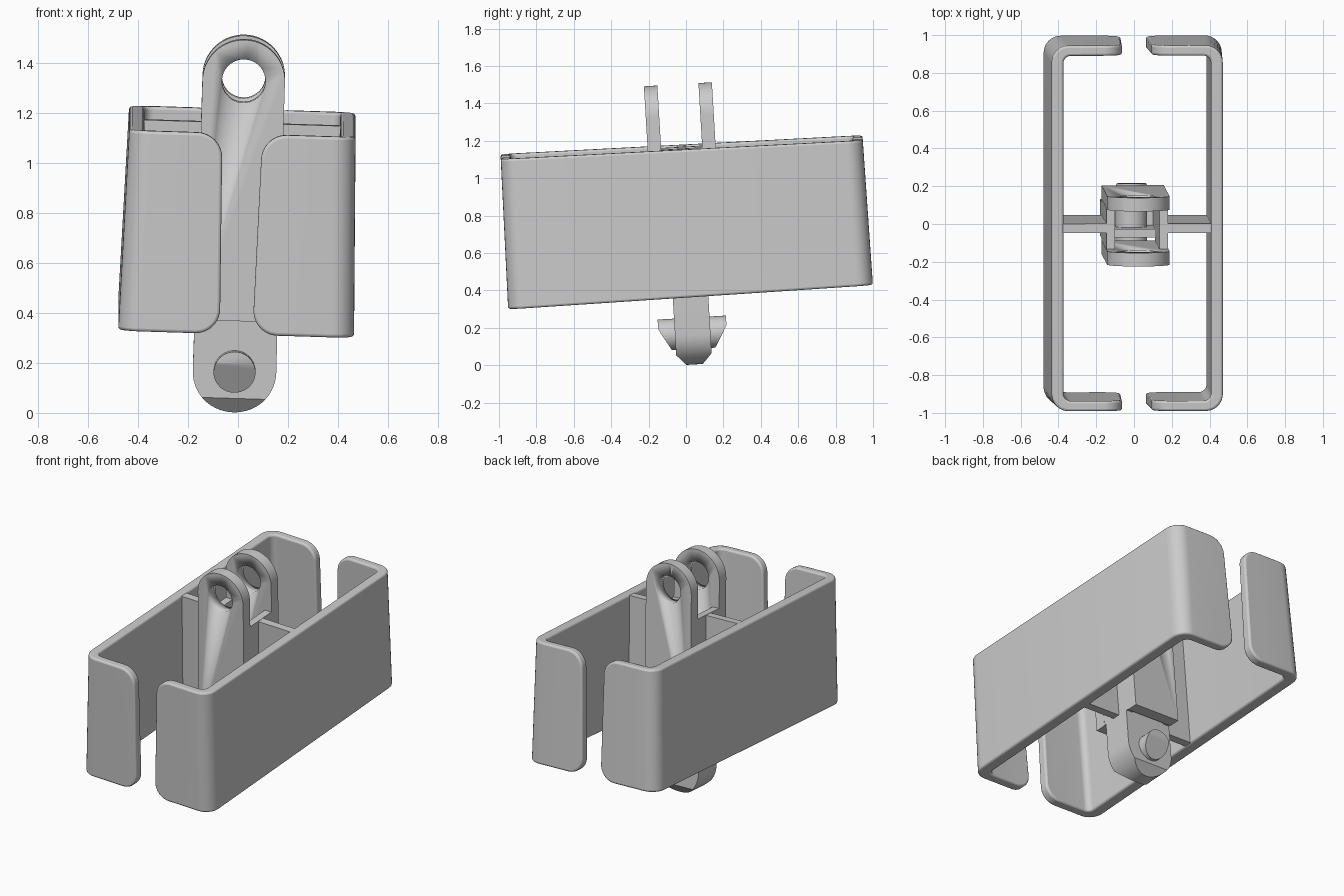
import bpy, bmesh
from math import sin, cos, pi, radians
from mathutils import Matrix, Vector

if "Cube" in bpy.data.objects:
    bpy.data.objects.remove(bpy.data.objects["Cube"])

# The whole link leans slightly: every part is built upright, then tilted
TILT = (Matrix.Translation((0.005, 0, 0.772))
        @ Matrix.Rotation(radians(3.4), 4, 'X') @ Matrix.Rotation(radians(1.8), 4, 'Y'))


def finish(name, bm, bevel=0.0, tilt=True):
    bmesh.ops.recalc_face_normals(bm, faces=bm.faces[:])
    if tilt:
        bm.transform(TILT)
    me = bpy.data.meshes.new(name)
    bm.to_mesh(me)
    bm.free()
    ob = bpy.data.objects.new(name, me)
    bpy.context.collection.objects.link(ob)
    bpy.ops.object.select_all(action='DESELECT')
    bpy.context.view_layer.objects.active = ob
    ob.select_set(True)
    bpy.ops.object.shade_smooth_by_angle(angle=radians(35))
    if bevel:
        m = ob.modifiers.new("soft_edges", 'BEVEL')
        m.width, m.segments, m.limit_method = bevel, 3, 'ANGLE'
        m.angle_limit = radians(40)
        m.use_clamp_overlap = False
    return ob


def box(bm, x0, x1, y0, y1, z0, z1):
    mat = Matrix.Translation(((x0 + x1) / 2, (y0 + y1) / 2, (z0 + z1) / 2)) \
        @ Matrix.Diagonal((x1 - x0, y1 - y0, z1 - z0, 1))
    bmesh.ops.create_cube(bm, size=1, matrix=mat)


def prism(bm, pts, y0, y1):
    """Extrude an (x, z) outline along y."""
    a = [bm.verts.new((x, y0, z)) for x, z in pts]
    b = [bm.verts.new((x, y1, z)) for x, z in pts]
    n = len(pts)
    bm.faces.new(a)
    bm.faces.new(b[::-1])
    for i in range(n):
        bm.faces.new((a[i], b[i], b[(i + 1) % n], a[(i + 1) % n]))


def arc(cx, cz, r, a0, a1, n):
    return [(cx + r * cos(a0 + (a1 - a0) * i / n), cz + r * sin(a0 + (a1 - a0) * i / n))
            for i in range(n + 1)]


def slice_off(bm, co, no):
    res = bmesh.ops.bisect_plane(bm, geom=bm.verts[:] + bm.edges[:] + bm.faces[:],
                                 plane_co=co, plane_no=no, clear_outer=True)
    edges = [e for e in res['geom_cut'] if isinstance(e, bmesh.types.BMEdge)]
    bmesh.ops.contextual_create(bm, geom=edges)


def cut(ob, cutter):
    m = ob.modifiers.new("cut", 'BOOLEAN')
    m.operation, m.object, m.solver = 'DIFFERENCE', cutter, 'EXACT'
    cutter.hide_render = True
    cutter.hide_viewport = True


# C-shaped side plates with inward lips and rounded lip corners
def c_path(hw, hl, r, gap):
    return ([(gap, -hl)] + arc(hw - r, r - hl, r, -pi / 2, 0, 8)
            + arc(hw - r, hl - r, r, 0, pi / 2, 8) + [(gap, hl)])


def side_plate(name, s):
    bm = bmesh.new()
    rings = []
    for top, (hw, hl, r, gap, ihw, ihl) in ((1, (0.453, 0.969, 0.09, 0.08, 0.391, 0.915)),
                                            (-1, (0.472, 0.977, 0.09, 0.065, 0.391, 0.915))):
        for path in (c_path(hw, hl, r, gap), c_path(ihw, ihl, 0.04, gap)):
            rings.append([bm.verts.new((s * x, y, top * (0.395 - 0.007 * y))) for x, y in path])
    to, ti, bo, bi = rings
    n = len(to)
    for i in range(n - 1):
        for p, q in ((to, ti), (ti, bi), (bi, bo), (bo, to)):
            bm.faces.new((p[i], p[i + 1], q[i + 1], q[i]))
    for i in (0, n - 1):
        bm.faces.new((to[i], ti[i], bi[i], bo[i]))
    bmesh.ops.recalc_face_normals(bm, faces=bm.faces[:])
    lip = [bm.edges.get((p[i], q[i])) for i in (0, n - 1) for p, q in ((to, ti), (bo, bi))]
    bmesh.ops.bevel(bm, geom=lip, offset=0.1, segments=10, profile=0.5, affect='EDGES')
    finish(name, bm, 0.012)


for name, s in (("right_side_plate", 1), ("left_side_plate", -1)):
    side_plate(name, s)
    # Web joining the plate to the core, and the core's side wall
    bm = bmesh.new()
    box(bm, *sorted((s * 0.16, s * 0.41)), -0.025, 0.025, -0.39, 0.39)
    finish(name.replace("side_plate", "web"), bm)
    bm = bmesh.new()
    box(bm, *sorted((s * 0.118, s * 0.164)), -0.12, 0.12, -0.39, 0.392)
    finish(name.replace("side_plate", "core_wall"), bm)

# Upper fork: two tall lugs with round pin holes
for name, y0, y1 in (("front_lug", -0.182, -0.11), ("back_lug", 0.11, 0.182)):
    bm = bmesh.new()
    prism(bm, [(-0.165, -0.395), (0.165, -0.395)] + arc(0, 0.567, 0.165, 0, pi, 28), y0, y1)
    lug = finish(name, bm)
    bm = bmesh.new()
    prism(bm, arc(0, 0.567, 0.087, 0, 2 * pi, 36)[:-1], y0 - 0.05, y1 + 0.05)
    cut(lug, finish(name + "_hole_cutter", bm))

# Lower hollow tongue with a chamfered rounded end
bm = bmesh.new()
prism(bm, [(0.166, -0.38), (-0.166, -0.38)] + arc(0, -0.602, 0.167, pi, 2 * pi, 28), -0.095, 0.095)
for s in (1, -1):
    slice_off(bm, Vector((0, s * 0.095, -0.71)), Vector((0, s * 0.057, -0.05)))
tongue = finish("tongue", bm)
bm = bmesh.new()
box(bm, -0.118, 0.118, -0.05, 0.05, -0.70, -0.2)
cut(tongue, finish("tongue_cutter", bm))

# Snap pin through the tongue, ramped on the underside of both ends
bm = bmesh.new()
prism(bm, arc(0, -0.602, 0.084, 0, 2 * pi, 36)[:-1], -0.183, 0.183)
for s in (1, -1):
    slice_off(bm, Vector((0, s * 0.183, -0.567)), Vector((0, s * 0.12, -0.068)))
finish("snap_pin", bm)
